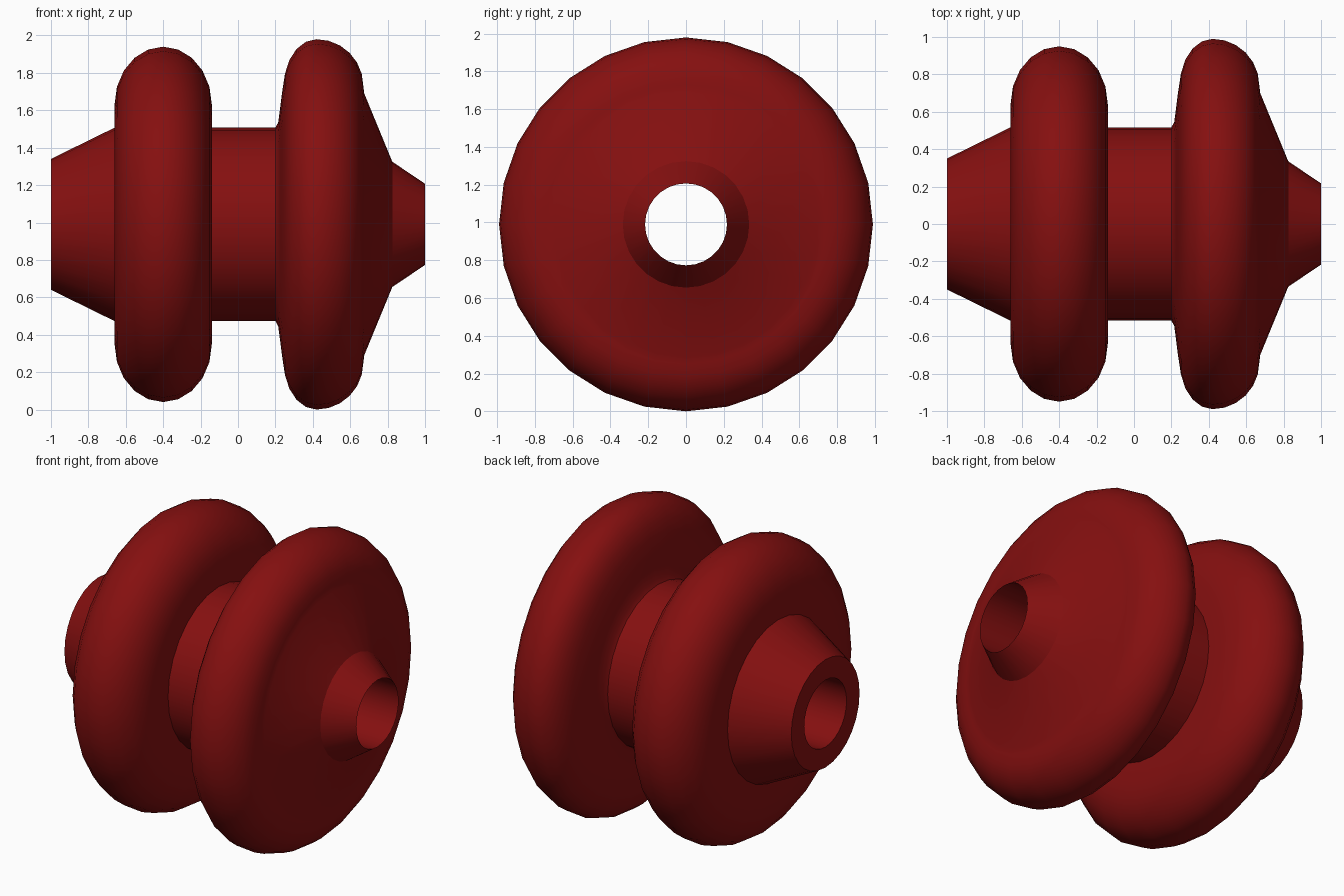
import bpy, bmesh, math

cube = bpy.data.objects.get("Cube")
if cube:
    bpy.data.objects.remove(cube, do_unlink=True)

SEGMENTS = 28
AXIS_Z = 0.99
BORE = 0.217

red = bpy.data.materials.new("dark red")
red.use_nodes = True
colour = (0.235, 0.005, 0.005, 1)
red.diffuse_color = colour
red.node_tree.nodes["Principled BSDF"].inputs["Base Color"].default_value = colour


def arc(cx, cr, rx, rr, start, end, steps):
    """Elliptical run of (x, radius) points between two angles in degrees."""
    angles = [math.radians(start + (end - start) * i / steps) for i in range(steps + 1)]
    return [(cx + rx * math.cos(a), cr + rr * math.sin(a)) for a in angles]


def lathe(name, profile):
    """Spin a closed (x, radius) loop around the x axis."""
    bm = bmesh.new()
    rings = []
    for i in range(SEGMENTS):
        a = 2 * math.pi * i / SEGMENTS
        rings.append([bm.verts.new((x, r * math.sin(a), AXIS_Z + r * math.cos(a)))
                      for x, r in profile])
    n = len(profile)
    for i in range(SEGMENTS):
        a, b = rings[i], rings[(i + 1) % SEGMENTS]
        for j in range(n):
            k = (j + 1) % n
            bm.faces.new((a[j], a[k], b[k], b[j]))
    bmesh.ops.recalc_face_normals(bm, faces=bm.faces)
    mesh = bpy.data.meshes.new(name)
    bm.to_mesh(mesh)
    bm.free()
    mesh.materials.append(red)
    obj = bpy.data.objects.new(name, mesh)
    bpy.context.collection.objects.link(obj)
    bpy.ops.object.select_all(action='DESELECT')
    obj.select_set(True)
    bpy.context.view_layer.objects.active = obj
    bpy.ops.object.shade_smooth_by_angle(angle=math.radians(30))
    return obj


# Tapered neck on the right end
neck = [(-1.0, BORE), (-1.0, 0.35), (-0.66, 0.517)]
# Rounded disc with flat sides
right_disc = arc(-0.40, 0.64, 0.26, 0.31, 180, 0, 10)
# Straight spindle between the discs
spindle = [(-0.14, 0.517), (0.20, 0.517)]
# Larger disc, dished on its inner side
left_disc = [(0.215, 0.545), (0.225, 0.62), (0.235, 0.70)]
left_disc += arc(0.42, 0.74, 0.175, 0.25, 165, 90, 4)
left_disc += arc(0.42, 0.74, 0.25, 0.25, 75, 0, 5)
# Sloped face and short nose on the left end, then back through the bore
nose = [(0.675, 0.70), (0.825, 0.335), (1.0, BORE)]

lathe("double_disc_spool", neck + right_disc + spindle + left_disc + nose)
